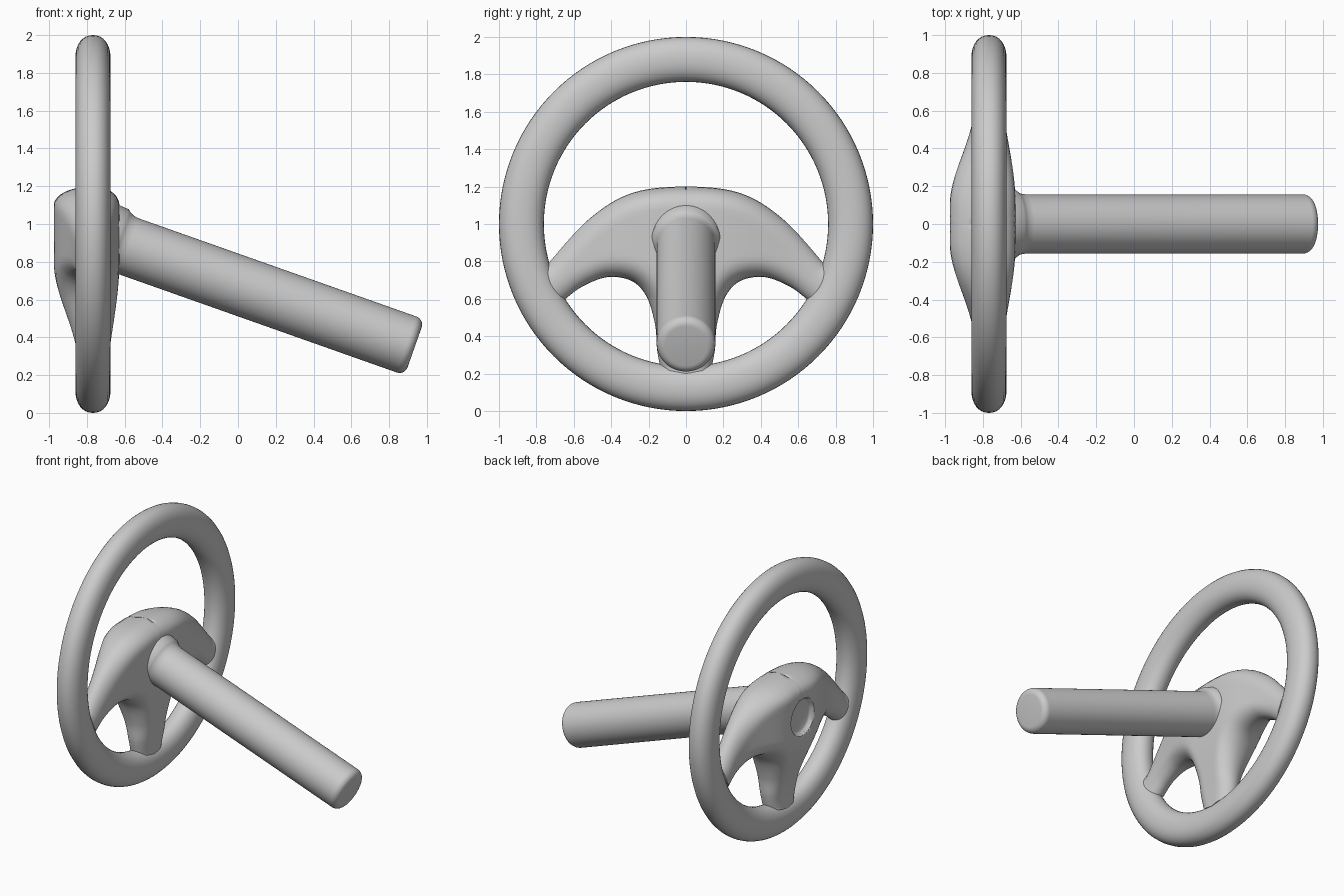
import bpy, bmesh, math
from mathutils import Vector
from mathutils.geometry import intersect_point_line

if "Cube" in bpy.data.objects:
    bpy.data.objects.remove(bpy.data.objects["Cube"])

MID = -0.768  # x of the wheel plane


def finish(bm, name, angle=40):
    bmesh.ops.remove_doubles(bm, verts=bm.verts, dist=1e-4)
    bmesh.ops.recalc_face_normals(bm, faces=bm.faces)
    me = bpy.data.meshes.new(name)
    bm.to_mesh(me)
    bm.free()
    ob = bpy.data.objects.new(name, me)
    bpy.context.collection.objects.link(ob)
    bpy.ops.object.select_all(action='DESELECT')
    bpy.context.view_layer.objects.active = ob
    ob.select_set(True)
    bpy.ops.object.shade_smooth_by_angle(angle=math.radians(angle))
    return ob


def lathe(name, profile, start, axis, closed=False, seg=64):
    """Revolve (distance along axis, radius) points around an axis."""
    axis = Vector(axis).normalized()
    side = Vector((0, 1, 0))
    up = axis.cross(side)
    bm = bmesh.new()
    rings = []
    for s, r in profile:
        ring = []
        for i in range(seg):
            a = 2 * math.pi * i / seg
            ring.append(bm.verts.new(Vector(start) + axis * s
                                     + (side * math.cos(a) + up * math.sin(a)) * r))
        rings.append(ring)
    pairs = list(zip(rings, rings[1:])) + ([(rings[-1], rings[0])] if closed else [])
    for a, b in pairs:
        for i in range(seg):
            j = (i + 1) % seg
            bm.faces.new((a[i], a[j], b[j], b[i]))
    if not closed:
        bm.faces.new(rings[0])
        bm.faces.new(rings[-1])
    return finish(bm, name)


def spline(pts, before=None, n=12):
    """Catmull-Rom samples through 2D points."""
    p = [Vector(q) for q in pts]
    p = [Vector(before) if before else p[0]] + p + [p[-1]]
    out = []
    for i in range(1, len(p) - 2):
        a, b, c, d = p[i - 1:i + 3]
        for k in range(n):
            t = k / n
            out.append(0.5 * (2 * b + (c - a) * t + (2 * a - 5 * b + 4 * c - d) * t * t
                              + (3 * b - a - 3 * c + d) * t ** 3))
    return out + [p[-2]]


def ramp(v, lo, hi):
    t = min(max((v - lo) / (hi - lo), 0), 1)
    return t * t * (3 - 2 * t)


# Rim: slightly squared oval section swept round the x axis
section = []
for i in range(32):
    a = 2 * math.pi * i / 32
    c, s = math.cos(a), math.sin(a)
    section.append((0.093 * math.copysign(abs(s) ** 0.92, s),
                    0.88 + 0.12 * math.copysign(abs(c) ** 0.92, c)))
lathe("rim", section, (MID, 0, 1), (1, 0, 0), closed=True, seg=128)

# Column: tilted round bar with a small flare at the hub and a rounded end
axis = Vector((1.655, 0, -0.585))
L, R, B = axis.length, 0.157, 0.045
column = [(0.0, 0.19), (0.085, 0.185), (0.1, 0.172), (0.12, 0.162), (0.15, R)]
column += [(L - B + B * math.sin(k * math.pi / 12), R - B + B * math.cos(k * math.pi / 12))
           for k in range(7)]
lathe("steering_column", column, (-0.72, 0, 0.932), axis)

# Hub with three spokes: half outline in (y, z), lofted between inner and outer line
top = spline([(0, 1.2), (0.29, 1.165), (0.52, 1.025), (0.74, 0.785)], before=(-0.29, 1.165))
inner = spline([(0, 0.2), (0, 0.34), (0, 0.52), (0, 0.8), (0, 1.2)])[:-1] + top
outer = spline([(0.135, 0.225), (0.155, 0.33), (0.165, 0.46), (0.21, 0.61),
                (0.29, 0.695), (0.42, 0.716), (0.555, 0.665), (0.65, 0.595)])


def edge_distance(p):
    best = 9
    for line in (top, outer):
        for a, b in zip(line, line[1:]):
            q, t = intersect_point_line(p, a, b)
            t = min(max(t, 0), 1)
            best = min(best, (p - a.lerp(b, t)).length)
    return best


def depth(p, front):
    y, z = p
    d = min(edge_distance(p) / 0.1, 1)
    if front:
        h = 0.08 + 0.127 * (1 - ramp(y, 0.1, 0.62)) * ramp(z, 0.26, 0.8)
    else:
        h = 0.07 + 0.07 * (1 - ramp(y, 0.12, 0.72)) * ramp(z, 0.1, 0.8)
    return h * math.sqrt(max(1 - (1 - d) ** 2, 0))


bm = bmesh.new()
rows, N = [], 18
for k, (a, b) in enumerate(zip(inner, outer)):
    t = k / (len(outer) - 1)
    row = []
    for j in range(N + 1):
        v = 0.5 - 0.5 * math.cos(math.pi * j / N)
        p = a.lerp(b, v)
        p += Vector((0.94, -0.34)) * 0.03 * math.sin(math.pi * v) * t ** 8
        row.append((p, depth(p, True), depth(p, False)))
    rows.append(row)
for sy in (1, -1):
    sheets = [[[bm.verts.new((MID + (-f if s == 0 else bk), sy * p.x, p.y))
                for p, f, bk in row] for row in rows] for s in (0, 1)]
    for sheet in sheets:
        for r0, r1 in zip(sheet, sheet[1:]):
            for j in range(N):
                bm.faces.new((r0[j], r0[j + 1], r1[j + 1], r1[j]))
    for end in (0, -1):
        f, g = sheets[0][end], sheets[1][end]
        for j in range(N):
            bm.faces.new((f[j], f[j + 1], g[j + 1], g[j]))
hub = finish(bm, "hub_and_spokes", 50)

# Round dished recess in the hub front
cutter = lathe("recess_cutter", [(0, 0.15), (0.06, 0.138), (0.085, 0.125), (0.092, 0.11)],
               (-1.035, 0, 0.92), (1, 0, 0), seg=48)
cutter.hide_render = True
cutter.hide_viewport = True
cut = hub.modifiers.new("recess", 'BOOLEAN')
cut.operation = 'DIFFERENCE'
cut.solver = 'EXACT'
cut.object = cutter
